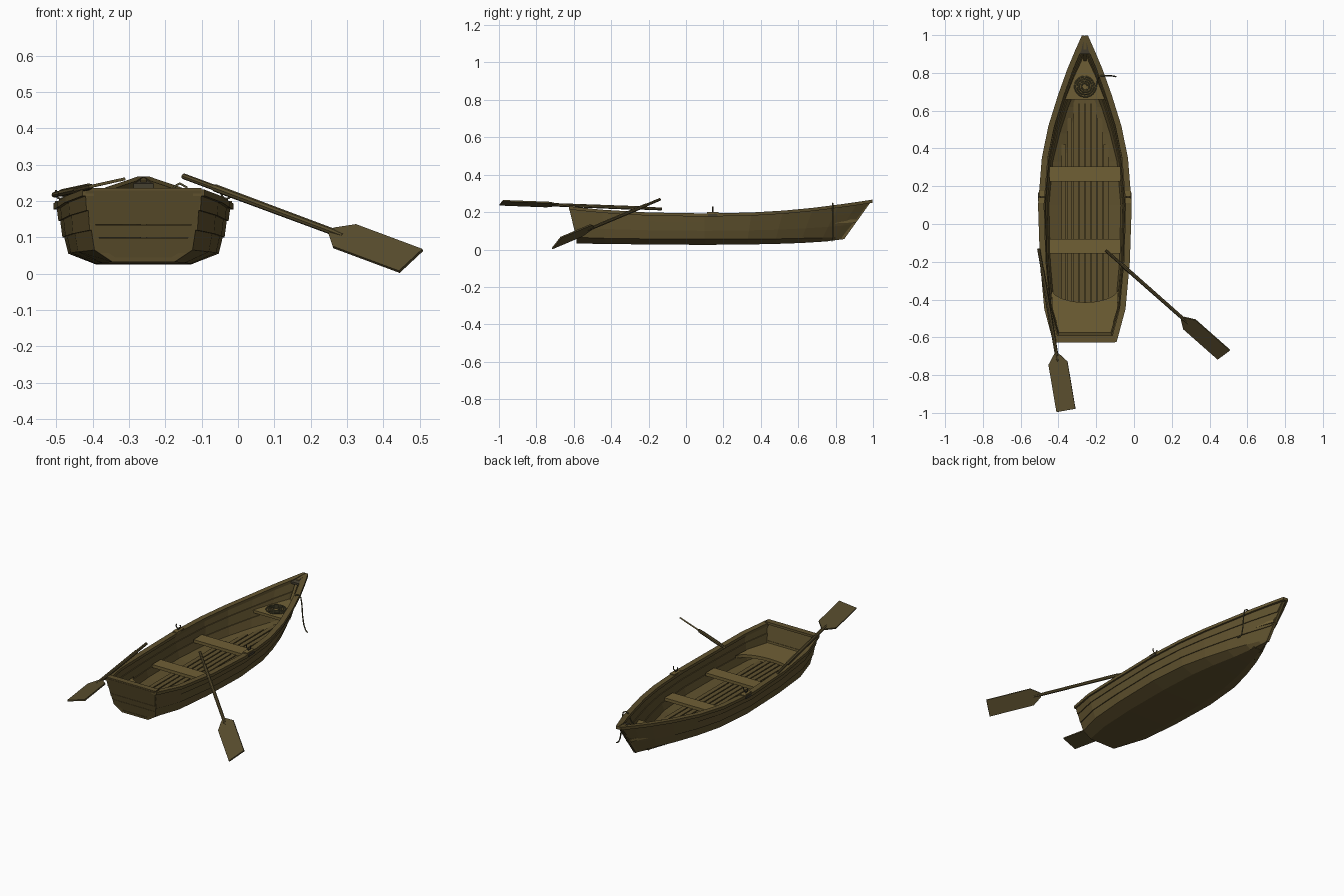
import bpy, bmesh, math
from mathutils import Vector

if "Cube" in bpy.data.objects:
    bpy.data.objects.remove(bpy.data.objects["Cube"])

CX = -0.26  # boat centreline


def material(name, rgb):
    m = bpy.data.materials.new(name)
    m.diffuse_color = (*rgb, 1)
    m.use_nodes = True
    m.node_tree.nodes["Principled BSDF"].inputs["Base Color"].default_value = m.diffuse_color
    return m


HULL = material("hull_wood", (0.115, 0.083, 0.027))
TRIM = material("trim_wood", (0.16, 0.115, 0.036))
OAR = material("oar_wood", (0.10, 0.075, 0.027))
METAL = material("dark_iron", (0.06, 0.05, 0.03))
ROPE = material("rope_fibre", (0.09, 0.08, 0.035))


def mesh(name, verts, faces, mat, cx=CX):
    bm = bmesh.new()
    vs = [bm.verts.new((v[0] + cx, v[1], v[2])) for v in verts]
    for f in faces:
        bm.faces.new([vs[i] for i in f])
    bmesh.ops.recalc_face_normals(bm, faces=bm.faces)
    me = bpy.data.meshes.new(name)
    bm.to_mesh(me)
    bm.free()
    ob = bpy.data.objects.new(name, me)
    bpy.context.collection.objects.link(ob)
    me.materials.append(mat)
    return ob


def loft(name, rings, mat, cx=CX):
    n = len(rings[0])
    faces = [(r * n + i, r * n + (i + 1) % n, (r + 1) * n + (i + 1) % n, (r + 1) * n + i)
             for r in range(len(rings) - 1) for i in range(n)]
    faces += [range(n), range((len(rings) - 1) * n, len(rings) * n)]
    return mesh(name, [p for r in rings for p in r], faces, mat, cx)


def prism(name, outline, offset, mat, cx=CX):
    a = [Vector(p) for p in outline]
    return loft(name, [a, [p + Vector(offset) for p in a]], mat, cx)


def box(name, c, s, mat, cx=CX):
    x, y, z = (v / 2 for v in s)
    return prism(name, [(c[0] + i * x, c[1] + j * y, c[2] - z)
                        for i, j in ((-1, -1), (1, -1), (1, 1), (-1, 1))], (0, 0, 2 * z), mat, cx)


def tube(name, pts, r, mat, cyclic=False):
    cu = bpy.data.curves.new(name, 'CURVE')
    cu.dimensions = '3D'
    cu.bevel_depth, cu.bevel_resolution, cu.use_fill_caps = r, 1, True
    sp = cu.splines.new('POLY')
    sp.points.add(len(pts) - 1)
    for p, q in zip(sp.points, pts):
        p.co = (q[0] + CX, q[1], q[2], 1)
    cu.materials.append(mat)
    ob = bpy.data.objects.new(name, cu)
    bpy.context.collection.objects.link(ob)
    return ob


# Stations: sheer y, width, z | chine y, width, z | bottom width, z
ST = [(-.625, .16, .228, -.585, .135, .065, .085, .032),
      (-.45, .207, .210, -.43, .18, .060, .115, .030),
      (-.2, .23, .195, -.2, .20, .057, .13, .027),
      (.1, .24, .190, .1, .207, .055, .13, .025),
      (.35, .22, .195, .33, .187, .056, .115, .027),
      (.52, .185, .205, .48, .15, .057, .09, .030),
      (.68, .135, .220, .62, .105, .060, .055, .035),
      (.82, .085, .238, .73, .06, .063, .03, .042),
      (.92, .043, .252, .80, .025, .066, .012, .050),
      (.99, .008, .264, .84, .006, .070, .004, .055)]


def side(s, inset=0.0, lap=0.005):
    """Half section from sheer down to bottom edge, with lapped planks."""
    top, chine = Vector((s[1], s[0], s[2])), Vector((s[4], s[3], s[5]))
    pts = []
    for k in range(3, 0, -1):
        for t, o in ((k / 3, 0), ((k - 1) / 3, lap)):
            p = chine.lerp(top, t)
            pts.append((max(p.x + o - inset, .001), p.y, p.z))
    pts[-1] = (max(s[4] - inset, .001), s[3], s[5] + inset * .3)
    pts.append((max(s[6] - inset * .5, .0005), s[3], s[7] + inset * .7))
    return pts


def full(half):
    return half + [(-x, y, z) for x, y, z in reversed(half)]


# Lapped double-skin hull
loft("hull", [full(side(s)) + full(side(s, .017))[::-1] for s in ST], HULL)

# Transom planks
s = ST[0]
top, ch = Vector((s[1], s[0], s[2])), Vector((s[4], s[3], s[5]))
levels = [0, .2, .42, 1]
for k in range(3):
    a, b = ch.lerp(top, levels[k] + (.008 if k else 0)), ch.lerp(top, levels[k + 1])
    half = [b, a] + ([Vector((s[6], s[3] + .008, s[7]))] if k == 0 else [])
    prism("transom_plank", full([(p.x, p.y - .002, p.z) for p in half]), (0, .026, 0), HULL)
box("stern_rail", (0, -.608, .228), (.32, .034, .014), HULL)

# Gunwale rails
for sx in (1, -1):
    rings = []
    for s in ST:
        o, i = s[1] + .008, max(s[1] - .024, .0005)
        y = s[0] + (.008 if s is ST[-1] else 0)
        rings.append([(sx * o, y, s[2] - .014), (sx * o, y, s[2] + .003),
                      (sx * i, y, s[2] + .003), (sx * i, y, s[2] - .014)])
    loft("gunwale", rings, HULL)

# Stem post and breast hook
prism("stem_post", [(-.008, .995, .264), (-.008, .845, .055), (-.008, .80, .06), (-.008, .925, .255)],
      (.016, 0, 0), HULL)
prism("breast_hook", [(-.035, .90, .236), (.035, .90, .236), (.008, .975, .248), (-.008, .975, .248)],
      (0, 0, .012), METAL)

# Seats
for y in (-.118, .265):
    box("seat", (0, y, .112), (.375, .078, .018), TRIM)
arc = [(.178 * math.cos(a), -.34 - .075 * math.sin(a), .105)
       for a in [math.pi * i / 12 for i in range(13)]]
prism("stern_seat", arc + [(-.172, -.45, .105), (-.13, -.59, .105), (.13, -.59, .105), (.172, -.45, .105)],
      (0, 0, .018), TRIM)
prism("bow_deck", [(-.112, .66, .135), (.112, .66, .135), (.06, .80, .14), (.014, .91, .145),
                   (-.014, .91, .145), (-.06, .80, .14)], (0, 0, .016), TRIM)

# Floor slats
for x, y0, y1 in ((.016, -.57, .76), (.048, -.57, .66), (.080, -.56, .56), (.112, -.48, .42)):
    for sx in (1, -1):
        box("floor_slat", (sx * x, (y0 + y1) / 2, .050), (.026, y1 - y0, .012), HULL)

# Rowlocks on both rails
for sx in (1, -1):
    x = sx * .228
    box("rowlock_block", (x, .143, .194), (.030, .064, .012), TRIM)
    box("rowlock_pad", (sx * .243, .143, .184), (.010, .05, .014), METAL)
    tube("rowlock_fork", [(x + .014 * math.cos(a), .143, .222 + .016 * math.sin(a))
                          for a in [math.radians(150 + 240 * i / 10) for i in range(11)]], .003, METAL)
    tube("rowlock_pin", [(x, .143, .197), (x, .143, .207)], .004, METAL)


# Oars: round shaft and flat shouldered blade
def oar(handle, tip, across):
    h, t, w = Vector(handle), Vector(tip), Vector(across) / 2
    d = (t - h).normalized()
    w = (w - d * w.dot(d))
    u, n = w.normalized(), d.cross(w).normalized()
    L = (t - h).length

    def ring(f, r):
        return [h + d * L * f + (u * math.cos(a) + n * math.sin(a)) * r
                for a in [math.tau * i / 8 for i in range(8)]]
    loft("oar_shaft", [ring(0, .008), ring(.13, .008), ring(.14, .0105), ring(.66, .0095), ring(.70, .006)],
         OAR, 0)
    neck, sh = h + d * L * .65, h + d * L * .708
    out = [neck + u * .012, sh + w, t + w, t - w, sh - w, neck - u * .012]
    prism("oar_blade", [p - n * .004 for p in out], n * .008, OAR, 0)


oar((-.15, -.14, .268), (.476, -.692, .035), (.065, .047, .06))
oar((-.505, -.13, .217), (-.36, -.987, .250), (.10, .017, .022))

# Rope: coil on the bow deck, tail over the rail
coil = []
for i in range(97):
    a, r = math.tau * i / 24, .012 + .048 * i / 96
    coil.append((r * math.cos(a), .73 + r * math.sin(a), .158))
tail = [(.066, .755, .165), (.075, .778, .20), (.085, .785, .24), (.10, .785, .248), (.118, .785, .238),
        (.125, .785, .20), (.130, .785, .13), (.138, .785, .08), (.15, .783, .055), (.165, .78, .045)]
tube("rope", coil + tail, .0035, ROPE)
